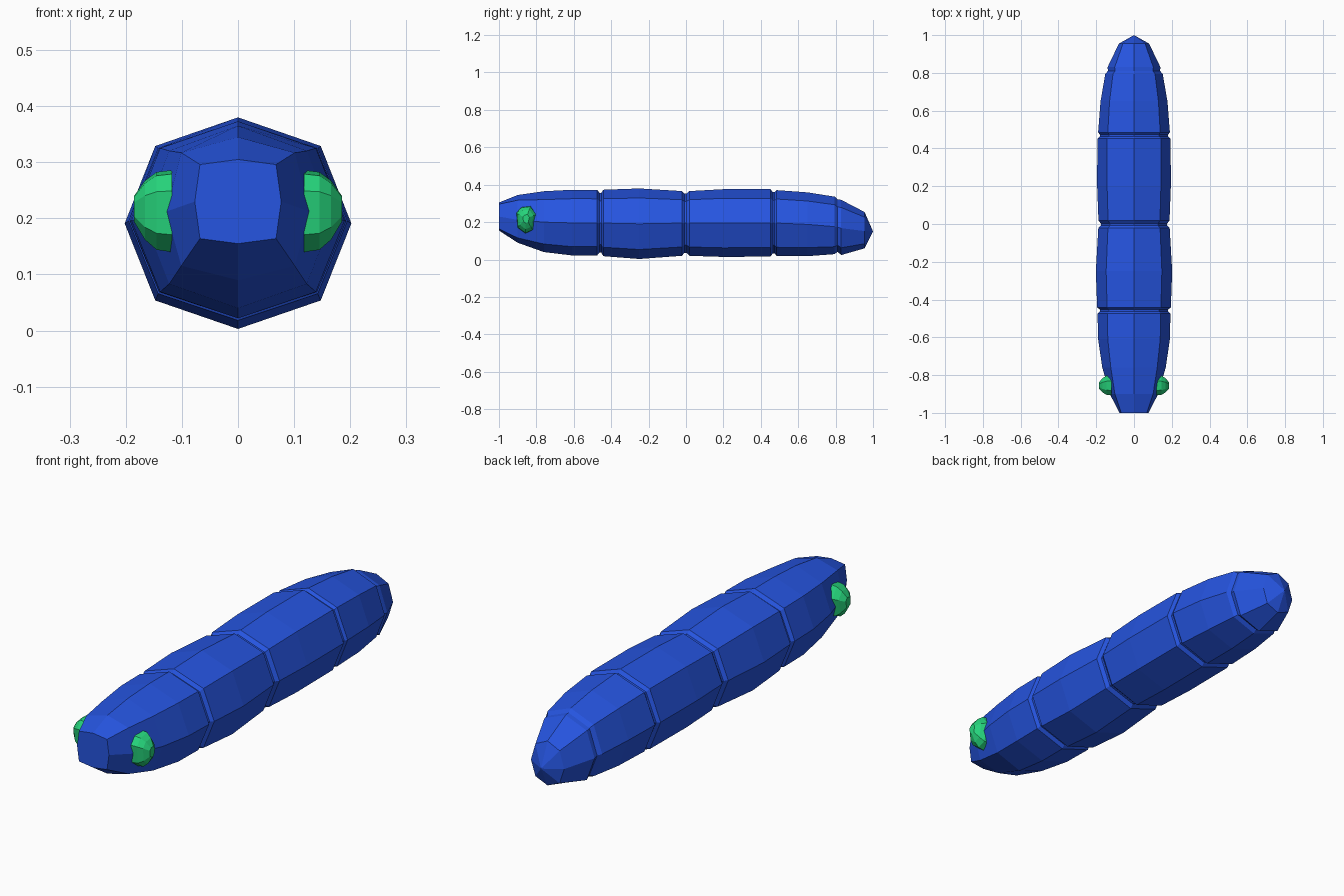
import bpy
import bmesh

cube = bpy.data.objects.get("Cube")
if cube:
    bpy.data.objects.remove(cube, do_unlink=True)


def make_material(name, color):
    mat = bpy.data.materials.new(name)
    mat.use_nodes = True
    mat.diffuse_color = color
    mat.node_tree.nodes["Principled BSDF"].inputs["Base Color"].default_value = color
    return mat


blue = make_material("body blue", (0.019, 0.090, 0.75, 1))
green = make_material("eye green", (0.019, 0.66, 0.20, 1))


def loft(name, rings, mat, tip=None):
    """Bridge equal-sized loops of points; close with caps or a tip point."""
    bm = bmesh.new()
    loops = [[bm.verts.new(p) for p in ring] for ring in rings]
    n = len(loops[0])
    for a, b in zip(loops, loops[1:]):
        for i in range(n):
            j = (i + 1) % n
            bm.faces.new((a[i], a[j], b[j], b[i]))
    bm.faces.new(loops[0])
    if tip:
        t = bm.verts.new(tip)
        for i in range(n):
            bm.faces.new((loops[-1][i], loops[-1][(i + 1) % n], t))
    else:
        bm.faces.new(loops[-1])
    bmesh.ops.recalc_face_normals(bm, faces=bm.faces)
    mesh = bpy.data.meshes.new(name)
    bm.to_mesh(mesh)
    bm.free()
    mesh.materials.append(mat)
    obj = bpy.data.objects.new(name, mesh)
    bpy.context.collection.objects.link(obj)
    return obj


def octagon(y, rx, top, bottom, side, k=0.73):
    """Eight-sided cross-section; k sets how far the corners reach."""
    up, down = top - side, bottom - side
    return [(0, y, top), (k * rx, y, side + k * up), (rx, y, side),
            (k * rx, y, side + k * down), (0, y, bottom),
            (-k * rx, y, side + k * down), (-rx, y, side),
            (-k * rx, y, side + k * up)]


# Body sections from nose to tail: y, half width, top, bottom, side height
sections = [
    (-1.00, 0.077, 0.305, 0.155, 0.230, 0.88),
    (-0.90, 0.128, 0.345, 0.090, 0.212, 0.79),
    (-0.76, 0.168, 0.365, 0.040, 0.200),
    (-0.61, 0.190, 0.373, 0.022, 0.196),
    (-0.475, 0.193, 0.373, 0.022, 0.195),
    (-0.463, 0.180, 0.357, 0.037, 0.195),   # first groove
    (-0.453, 0.180, 0.357, 0.037, 0.195),
    (-0.442, 0.195, 0.373, 0.018, 0.195),
    (-0.25, 0.202, 0.380, 0.003, 0.191),
    (-0.022, 0.189, 0.366, 0.020, 0.195),
    (-0.008, 0.175, 0.352, 0.036, 0.195),   # second groove
    (0.002, 0.175, 0.352, 0.036, 0.195),
    (0.018, 0.188, 0.366, 0.020, 0.195),
    (0.20, 0.195, 0.376, 0.014, 0.195),
    (0.452, 0.194, 0.376, 0.016, 0.195),
    (0.464, 0.181, 0.360, 0.033, 0.195),    # third groove
    (0.474, 0.181, 0.360, 0.033, 0.195),
    (0.485, 0.190, 0.371, 0.018, 0.195),
    (0.65, 0.177, 0.359, 0.018, 0.188),
    (0.795, 0.152, 0.336, 0.029, 0.176),
    (0.81, 0.138, 0.322, 0.042, 0.172),     # tail groove
    (0.83, 0.140, 0.319, 0.024, 0.168),
    (0.955, 0.080, 0.254, 0.060, 0.152),
]
loft("body", [octagon(*s) for s in sections], blue, tip=(0, 1, 0.15))

# Faceted eyes, each a domed stack of seven-sided rings
outline = [(-0.052, 0.03), (-0.026, 0.06), (0.024, 0.067), (0.055, 0.022),
           (0.036, -0.063), (-0.004, -0.079), (-0.045, -0.048)]
layers = [(0.118, 1.0), (0.145, 0.95), (0.166, 0.72), (0.185, 0.32)]
for label, sign in (("left", 1), ("right", -1)):
    rings = [[(sign * x, -0.855 + s * dy, 0.219 + s * dz) for dy, dz in outline]
             for x, s in layers]
    loft(label + "_eye", rings, green)
